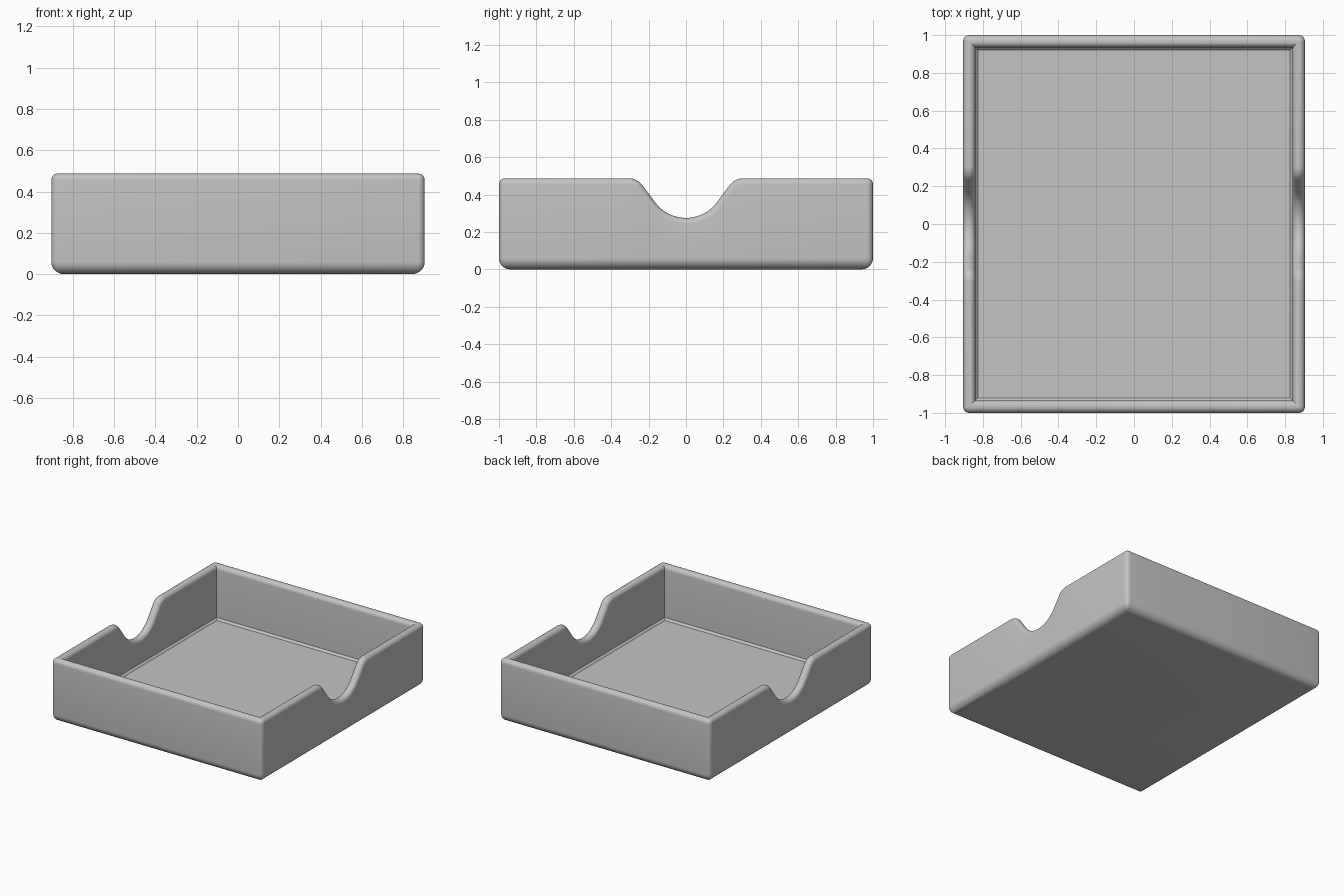
import bpy, bmesh
from math import sin, cos, tan, pi, radians

cube = bpy.data.objects.get("Cube")
if cube:
    bpy.data.objects.remove(cube, do_unlink=True)

HX, HY, TOP = 0.905, 1.0, 0.487     # half sizes and height
RIM = 0.0325                        # rim and corner radius, half the wall
BASE_R, FLOOR, CHAMFER = 0.06, 0.07, 0.015
LOW, ARC_R, LIP_R, SLOPE = 0.275, 0.205, 0.093, radians(53.5)


def notch_path():
    """Points (y, z, normal y, normal z) along the finger notch, from -y to +y."""
    half = []
    steps = 10
    for i in range(steps + 1):
        t = SLOPE * i / steps
        half.append((ARC_R * sin(t), LOW + ARC_R * (1 - cos(t)), -sin(t), cos(t)))
    y, z = half[-1][:2]
    lip_z = TOP - LIP_R * (1 - cos(SLOPE))
    lip_y = y + (lip_z - z) / tan(SLOPE) + LIP_R * sin(SLOPE)
    for i in range(steps, -1, -1):
        t = SLOPE * i / steps
        half.append((lip_y - LIP_R * sin(t), TOP - LIP_R * (1 - cos(t)), -sin(t), cos(t)))
    mirrored = [(-y, z, -ny, nz) for y, z, ny, nz in reversed(half[1:])]
    return mirrored + half


NOTCH = notch_path()


def corner(sx, sy, start, inset, z):
    """Rounded corner that becomes a sharp mitre once the inset passes its radius."""
    r, extra = max(0, RIM - inset), max(0, inset - RIM)
    cx, cy = sx * (HX - RIM - extra), sy * (HY - RIM - extra)
    return [(cx + r * cos(start + pi / 2 * i / 6), cy + r * sin(start + pi / 2 * i / 6), z)
            for i in range(7)]


def side(sx, inset, z, drop):
    """Long side: follows the notch on the rim, and is level elsewhere."""
    pts = []
    for y, nz_z, ny, nz in NOTCH:
        if drop is None:
            pts.append((sx * (HX - inset), y, z))
        else:
            pts.append((sx * (HX - inset), y - ny * drop, nz_z - nz * drop))
    return pts if sx > 0 else pts[::-1]


def ring(inset, z, drop=None):
    return (corner(1, -1, -pi / 2, inset, z) + side(1, inset, z, drop)
            + corner(1, 1, 0, inset, z) + corner(-1, 1, pi / 2, inset, z)
            + side(-1, inset, z, drop) + corner(-1, -1, pi, inset, z))


# Section of the wall: rounded base, outer wall, round rim, inner wall, floor chamfer
rings = []
for i in range(9):
    t = pi / 2 * i / 8
    rings.append(ring(BASE_R * (1 - sin(t)), BASE_R * (1 - cos(t))))
for i in range(13):
    t = pi * i / 12
    drop = RIM * (1 - sin(t))
    rings.append(ring(RIM * (1 - cos(t)), TOP - drop, drop))
rings.append(ring(2 * RIM, FLOOR + CHAMFER))
rings.append(ring(2 * RIM + CHAMFER, FLOOR))

bm = bmesh.new()
loops = [[bm.verts.new(p) for p in pts] for pts in rings]
count = len(loops[0])
for a, b in zip(loops, loops[1:]):
    for i in range(count):
        j = (i + 1) % count
        bm.faces.new((a[i], a[j], b[j], b[i]))
bm.faces.new(loops[0][::-1])        # underside
bm.faces.new(loops[-1])             # floor
bmesh.ops.remove_doubles(bm, verts=bm.verts, dist=0.00005)
bmesh.ops.recalc_face_normals(bm, faces=bm.faces)

mesh = bpy.data.meshes.new("tray")
bm.to_mesh(mesh)
bm.free()
tray = bpy.data.objects.new("tray", mesh)
bpy.context.collection.objects.link(tray)

# Plain grey
grey = bpy.data.materials.new("light_grey")
grey.use_nodes = True
colour = (0.55, 0.55, 0.55, 1)
grey.diffuse_color = colour
grey.node_tree.nodes["Principled BSDF"].inputs["Base Color"].default_value = colour
mesh.materials.append(grey)

bpy.ops.object.select_all(action="DESELECT")
tray.select_set(True)
bpy.context.view_layer.objects.active = tray
bpy.ops.object.shade_smooth_by_angle(angle=radians(30))
